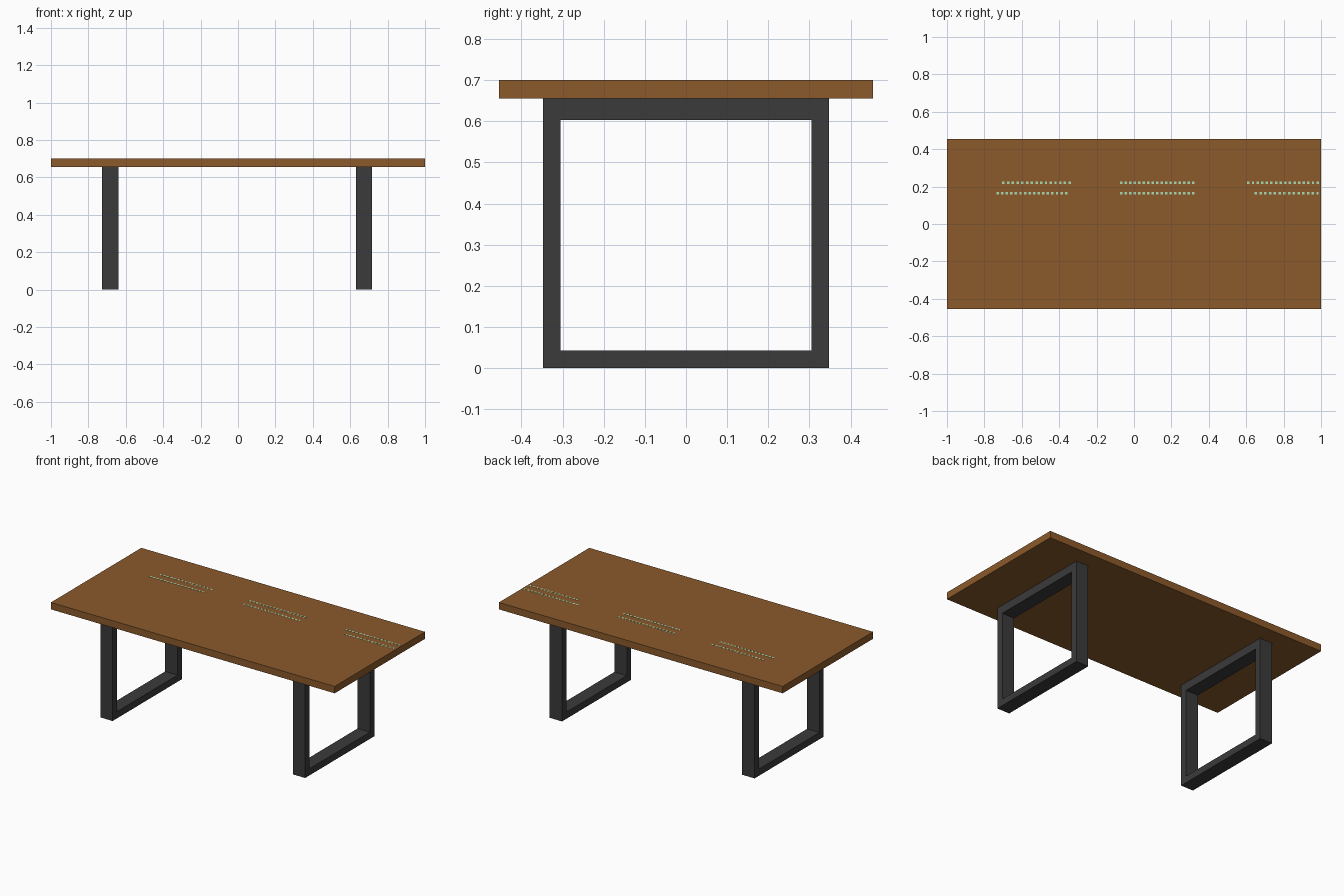
import bpy, bmesh
from mathutils import Matrix

if "Cube" in bpy.data.objects:
    bpy.data.objects.remove(bpy.data.objects["Cube"])


def material(name, rgb):
    m = bpy.data.materials.new(name)
    m.diffuse_color = (*rgb, 1)
    m.use_nodes = True
    m.node_tree.nodes["Principled BSDF"].inputs["Base Color"].default_value = m.diffuse_color
    return m


wood = material("brown wood", (0.258, 0.102, 0.024))
metal = material("charcoal metal", (0.043, 0.043, 0.043))
pale = material("pale green", (0.40, 0.70, 0.45))


def add_object(name, bm, mat):
    bmesh.ops.recalc_face_normals(bm, faces=bm.faces)
    me = bpy.data.meshes.new(name)
    bm.to_mesh(me)
    bm.free()
    me.materials.append(mat)
    ob = bpy.data.objects.new(name, me)
    bpy.context.collection.objects.link(ob)
    return ob


def add_box(bm, lo, hi):
    size = [b - a for a, b in zip(lo, hi)]
    mid = [(a + b) / 2 for a, b in zip(lo, hi)]
    bmesh.ops.create_cube(bm, size=1, matrix=Matrix.Translation(mid) @ Matrix.Diagonal((*size, 1)))


# Table top slab
bm = bmesh.new()
add_box(bm, (-1, -0.455, 0.656), (1, 0.455, 0.70))
add_object("table_top", bm, wood)


# Rectangular leg frames: outer and inner loops joined and extruded along x
def leg_frame(name, x0, x1):
    bm = bmesh.new()

    def loop(x, hw, z0, z1):
        return [bm.verts.new((x, y, z)) for y, z in ((-hw, z0), (hw, z0), (hw, z1), (-hw, z1))]

    outer = [loop(x, 0.348, 0, 0.655) for x in (x0, x1)]
    inner = [loop(x, 0.305, 0.043, 0.603) for x in (x0, x1)]
    for a, b in ((outer[0], outer[1]), (inner[0], inner[1]),
                 (outer[0], inner[0]), (outer[1], inner[1])):
        for i in range(4):
            j = (i + 1) % 4
            bm.faces.new((a[i], a[j], b[j], b[i]))
    add_object(name, bm, metal)


leg_frame("left_leg_frame", -0.727, -0.64)
leg_frame("right_leg_frame", 0.63, 0.717)

# Rows of plain pale dashes inlaid on the top
rows = [(-0.71, -0.33, 0.22), (-0.74, -0.35, 0.165), (-0.08, 0.33, 0.22),
        (-0.08, 0.33, 0.165), (0.60, 0.995, 0.22), (0.64, 0.995, 0.165)]
bm = bmesh.new()
for x0, x1, y in rows:
    n = int((x1 - x0) / 0.024)
    for i in range(n):
        x = x0 + (x1 - x0) * (i + 0.2) / n
        add_box(bm, (x, y - 0.007, 0.6995), (x + 0.013, y + 0.007, 0.701))
add_object("surface_dashes", bm, pale)
